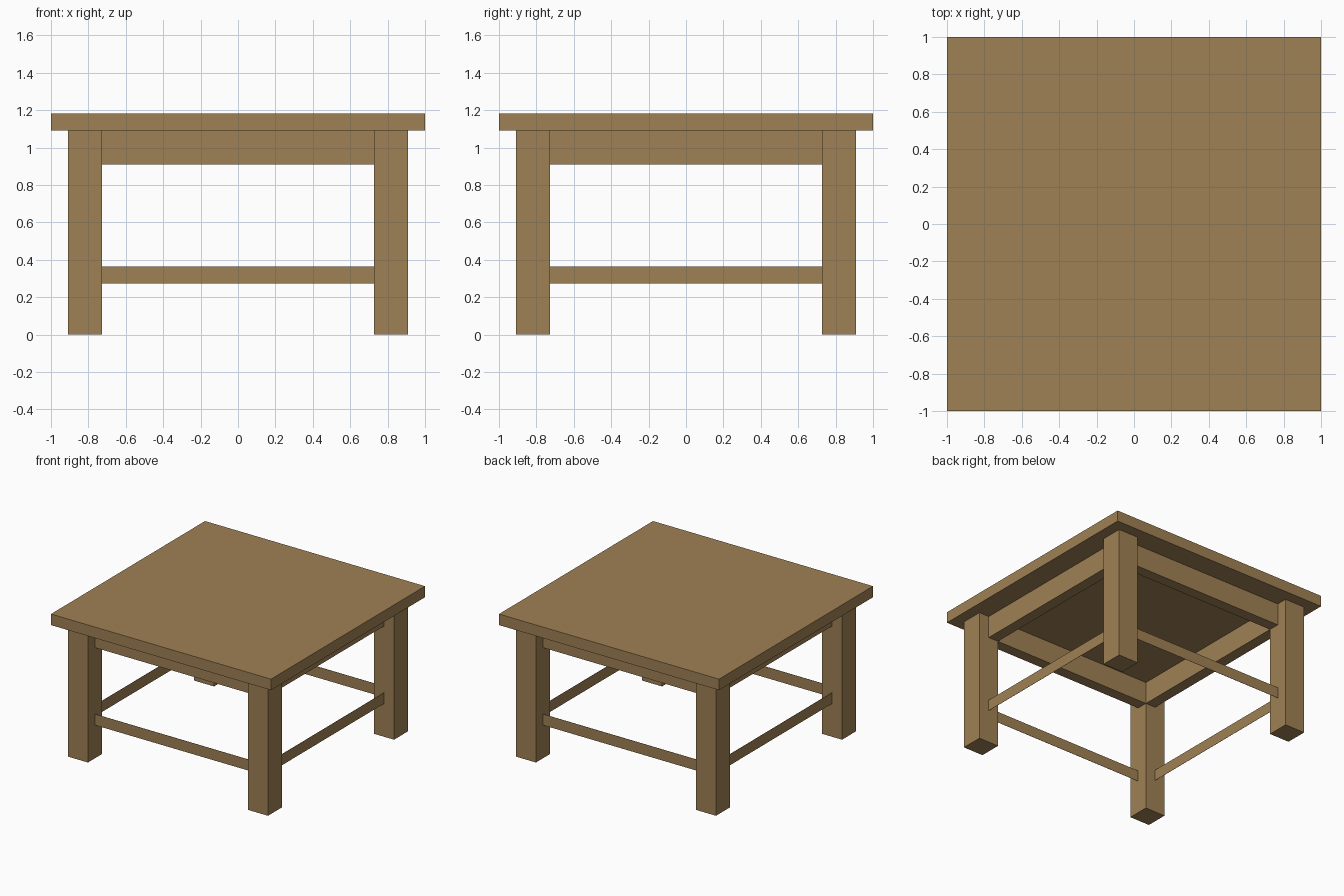
import bpy
from mathutils import Matrix

if "Cube" in bpy.data.objects:
    bpy.data.objects.remove(bpy.data.objects["Cube"])

U = 1 / 11  # board thickness, the module for every part

wood = bpy.data.materials.new("oak wood")
wood.diffuse_color = (0.35, 0.22, 0.09, 1)
wood.use_nodes = True
wood.node_tree.nodes["Principled BSDF"].inputs["Base Color"].default_value = wood.diffuse_color


def box(name, lo, hi, turn=0):
    """Box between two corners given in modules, turned about z by quarter turns."""
    bpy.ops.mesh.primitive_cube_add(size=1)
    ob = bpy.context.object
    ob.name = ob.data.name = name
    size = [(b - a) * U for a, b in zip(lo, hi)]
    centre = [(a + b) / 2 * U for a, b in zip(lo, hi)]
    ob.data.transform(Matrix.Translation(centre) @ Matrix.Diagonal((*size, 1)))
    ob.rotation_euler.z = turn * 1.5707963
    ob.data.materials.append(wood)


# Square top
box("table_top", (-11, -11, 12), (11, 11, 13))

# One leg, apron and stretcher for each side
for i, side in enumerate(("front", "right", "back", "left")):
    box(f"{side}_leg", (-10, -10, 0), (-8, -8, 12), i)
    box(f"{side}_apron", (-8, -9, 10), (8, -8, 12), i)
    # Thin slat set on the leg centre line
    box(f"{side}_stretcher", (-8, -9.01, 3), (8, -8.99, 4), i)
